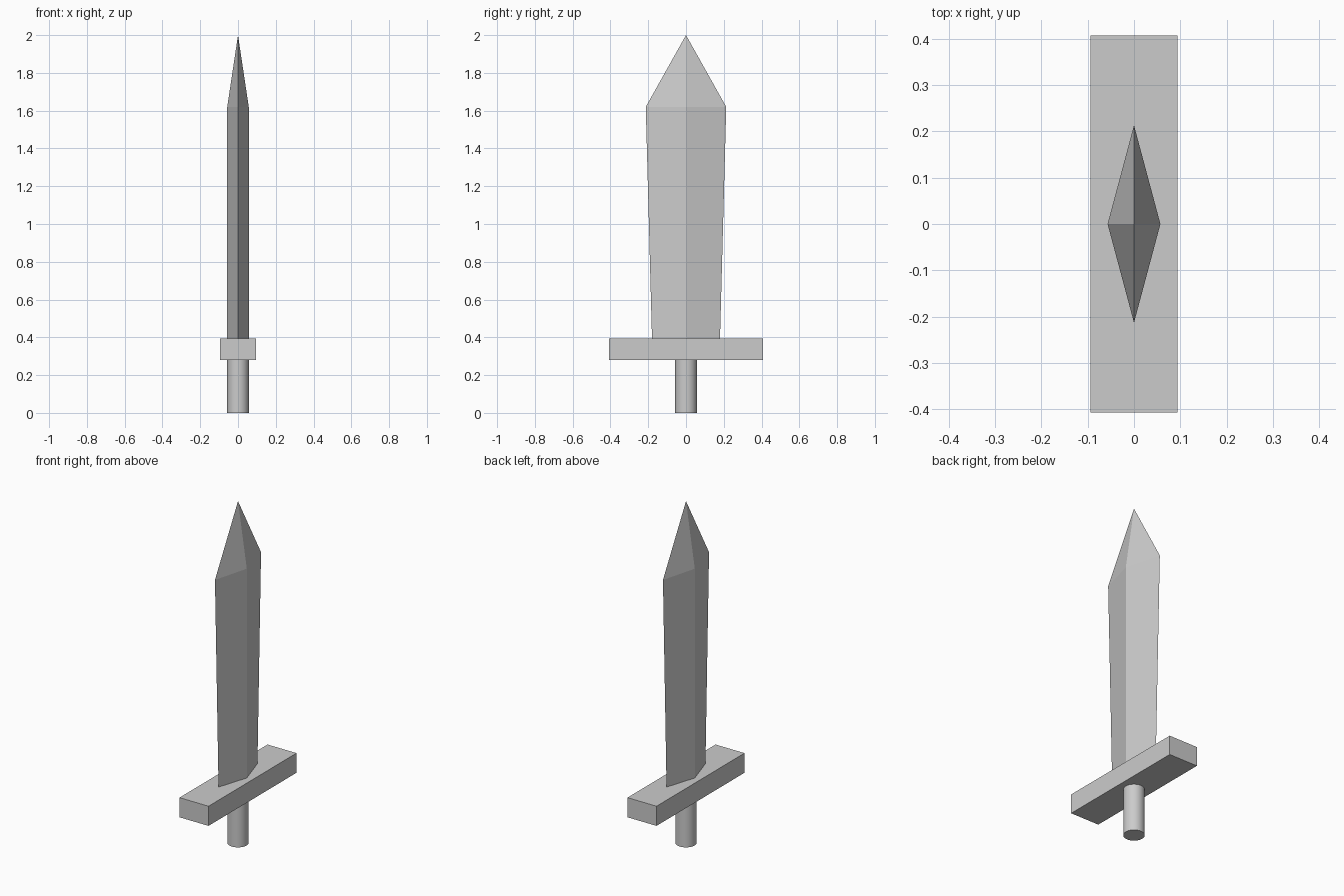
import bpy, bmesh

if "Cube" in bpy.data.objects:
    bpy.data.objects.remove(bpy.data.objects["Cube"])


def diamond(bm, half_x, half_y, z):
    """Ring of four vertices forming a diamond cross-section."""
    return [bm.verts.new(p) for p in
            ((half_x, 0, z), (0, half_y, z), (-half_x, 0, z), (0, -half_y, z))]


# Grip: round handle
bpy.ops.mesh.primitive_cylinder_add(vertices=32, radius=0.057, depth=0.28,
                                    location=(0, 0, 0.14))
grip = bpy.context.object
grip.name = "grip"
bpy.ops.object.shade_smooth_by_angle()

# Crossguard: flat bar
bpy.ops.mesh.primitive_cube_add(size=1, location=(0, 0, 0.3375))
guard = bpy.context.object
guard.name = "crossguard"
guard.scale = (0.188, 0.814, 0.115)
bpy.ops.object.transform_apply(location=False, rotation=False, scale=True)

# Blade: diamond section flaring upwards, then closing to a point
bm = bmesh.new()
base = diamond(bm, 0.057, 0.18, 0.395)
shoulder = diamond(bm, 0.057, 0.213, 1.62)
tip = bm.verts.new((0, 0, 2.0))
bm.faces.new(base[::-1])
for i in range(4):
    j = (i + 1) % 4
    bm.faces.new((base[i], base[j], shoulder[j], shoulder[i]))
    bm.faces.new((shoulder[i], shoulder[j], tip))
bmesh.ops.recalc_face_normals(bm, faces=bm.faces)
mesh = bpy.data.meshes.new("blade")
bm.to_mesh(mesh)
bm.free()
bpy.context.collection.objects.link(bpy.data.objects.new("blade", mesh))
